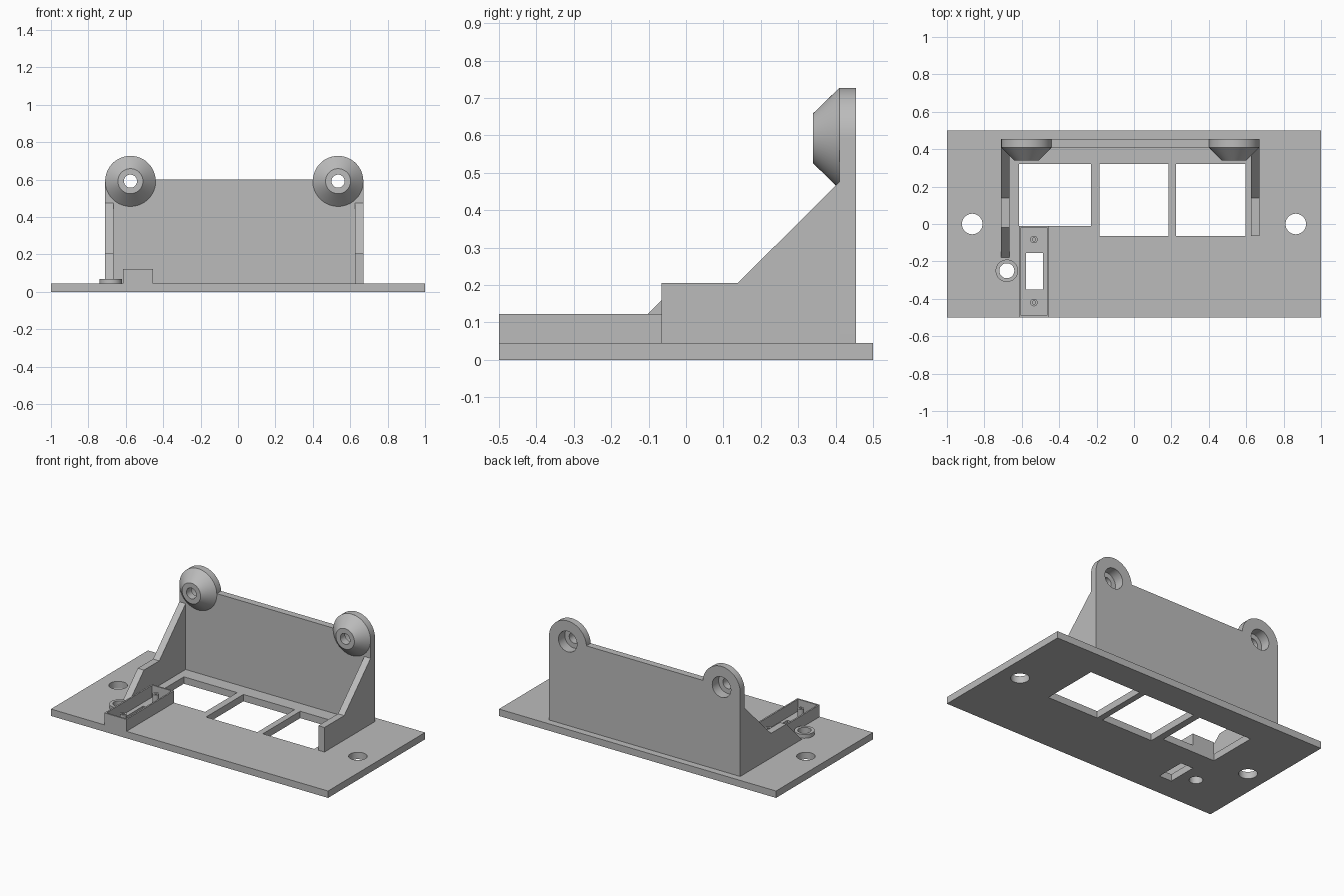
import bpy, bmesh
from math import sin, cos, pi, radians
from mathutils import Vector

if "Cube" in bpy.data.objects:
    bpy.data.objects.remove(bpy.data.objects["Cube"])

grey = bpy.data.materials.new("plain grey")
grey.use_nodes = True
COLOUR = (0.5, 0.5, 0.5, 1)
grey.diffuse_color = COLOUR
grey.node_tree.nodes["Principled BSDF"].inputs["Base Color"].default_value = COLOUR


def finish(name, bm):
    bmesh.ops.recalc_face_normals(bm, faces=bm.faces)
    mesh = bpy.data.meshes.new(name)
    bm.to_mesh(mesh)
    bm.free()
    mesh.materials.append(grey)
    obj = bpy.data.objects.new(name, mesh)
    bpy.context.collection.objects.link(obj)
    return obj


def add_prism(bm, points, axis, lo, hi):
    """Extrude an outline along an axis from lo to hi."""
    def place(p, d):
        return {"x": (d, p[0], p[1]), "y": (p[0], d, p[1]), "z": (p[0], p[1], d)}[axis]
    face = bm.faces.new([bm.verts.new(place(p, lo)) for p in points])
    new = bmesh.ops.extrude_face_region(bm, geom=[face])["geom"]
    shift = Vector(place((0, 0), hi - lo))
    bmesh.ops.translate(bm, verts=[v for v in new if isinstance(v, bmesh.types.BMVert)], vec=shift)


def prism(name, outlines, axis, lo, hi):
    bm = bmesh.new()
    for points in outlines:
        add_prism(bm, points, axis, lo, hi)
    return finish(name, bm)


def lathe(name, profile, centre, axis, steps=64):
    """Spin a closed (radius, distance) profile round an axis."""
    bm = bmesh.new()
    rings = []
    for i in range(steps):
        a = 2 * pi * i / steps
        ring = []
        for r, d in profile:
            u, v = centre[0] + r * cos(a), centre[1] + r * sin(a)
            ring.append(bm.verts.new((u, d, v) if axis == "y" else (u, v, d)))
        rings.append(ring)
    n = len(profile)
    for i in range(steps):
        a, b = rings[i], rings[(i + 1) % steps]
        for j in range(n):
            k = (j + 1) % n
            bm.faces.new((a[j], b[j], b[k], a[k]))
    return finish(name, bm)


def rect(x0, y0, x1, y1):
    return [(x0, y0), (x1, y0), (x1, y1), (x0, y1)]


def arc(cx, cy, r, start=0, end=360, steps=48):
    count = steps if end - start == 360 else steps + 1
    angles = [radians(start + (end - start) * i / steps) for i in range(count)]
    return [(cx + r * cos(a), cy + r * sin(a)) for a in angles]


def cut(obj, outlines, axis, lo, hi):
    cutter = prism("cutter", outlines, axis, lo, hi)
    cutter.hide_render = True
    mod = obj.modifiers.new("cut", "BOOLEAN")
    mod.operation, mod.solver, mod.object = "DIFFERENCE", "EXACT", cutter
    bpy.context.view_layer.objects.active = obj
    bpy.ops.object.modifier_apply(modifier=mod.name)
    bpy.data.objects.remove(cutter)


TOP = 0.045
BACK, INNER = 0.455, 0.41
parts = []

# Base plate with windows, mounting holes, slot and cable hole
base = prism("base_plate", [rect(-1, -0.5, 1, 0.5)], "z", 0, TOP)
cut(base, [
    rect(-0.615, -0.01, -0.23, 0.32),
    rect(-0.185, -0.065, 0.185, 0.32),
    rect(0.225, -0.065, 0.595, 0.32),
    rect(-0.577, -0.35, -0.487, -0.155),
    arc(-0.865, 0, 0.055), arc(0.865, 0, 0.055),
    arc(-0.68, -0.25, 0.04),
], "z", -0.1, 0.2)
parts.append(base)

# Upright panel with two rounded ears and bolt recesses
EARS = {"right": -0.575, "left": 0.535}
EAR_Z, EAR_R, BORE_R, HOLE_R = 0.592, 0.135, 0.067, 0.035
outline = [(-0.71, TOP), (0.67, TOP)]
outline += arc(EARS["left"], EAR_Z, EAR_R, 0, 176.5)
outline += arc(EARS["right"], EAR_Z, EAR_R, 3.5, 180)
panel = prism("back_panel", [outline], "y", INNER, BACK)
cut(panel, [arc(x, EAR_Z, BORE_R, steps=64) for x in EARS.values()], "y", 0.3, 0.6)
parts.append(panel)

# Conical bosses in front of the ears
boss_profile = [(EAR_R, INNER), (BORE_R, 0.34), (HOLE_R, 0.34),
                (HOLE_R, 0.39), (BORE_R, 0.39), (BORE_R, INNER)]
for side, x in EARS.items():
    parts.append(lathe(side + "_boss", boss_profile, (x, EAR_Z), "y"))

# Side gussets
slope = [(0.138, 0.205), (INNER, 0.475), (INNER, TOP)]
parts.append(prism("right_gusset", [[(-0.18, TOP), (-0.02, 0.205)] + slope], "x", -0.71, -0.665))
parts.append(prism("left_gusset", [[(-0.065, TOP), (-0.065, 0.205)] + slope], "x", 0.625, 0.67))

# Open switch box with two screw posts
box = prism("switch_box", [rect(-0.615, -0.5, -0.455, -0.01)], "z", TOP, 0.123)
cut(box, [rect(-0.605, -0.49, -0.465, -0.02)], "z", 0, 0.2)
parts.append(box)
for name, y in (("front_post", -0.42), ("rear_post", -0.083)):
    parts.append(lathe(name, [(0.02, TOP), (0.02, 0.11), (0.009, 0.11), (0.009, TOP)],
                       (-0.535, y), "z", 24))

# Raised collar round the cable hole
parts.append(lathe("cable_collar", [(0.06, TOP), (0.06, 0.07), (0.04, 0.07), (0.04, TOP)],
                   (-0.68, -0.25), "z", 48))

# Smooth the round surfaces, keep edges sharp
bpy.ops.object.select_all(action="DESELECT")
for part in parts:
    part.select_set(True)
bpy.context.view_layer.objects.active = base
bpy.ops.object.shade_smooth_by_angle(angle=radians(30))
